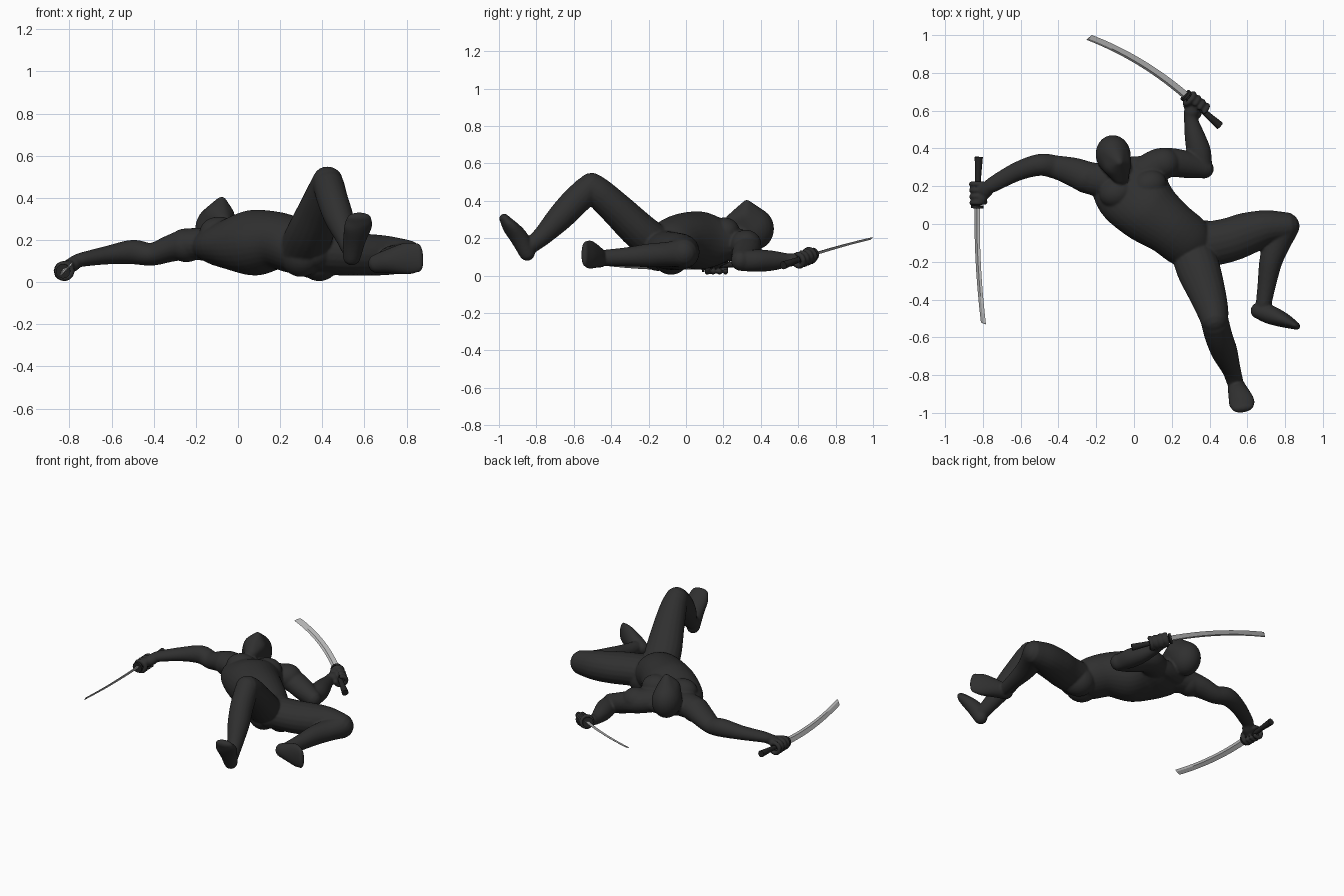
import bpy, bmesh, math
from mathutils import Vector, Matrix

if "Cube" in bpy.data.objects:
    bpy.data.objects.remove(bpy.data.objects["Cube"])

Z = Vector((0, 0, 1))


def material(name, v):
    m = bpy.data.materials.new(name)
    m.diffuse_color = (v, v, v, 1)
    m.use_nodes = True
    m.node_tree.nodes["Principled BSDF"].inputs["Base Color"].default_value = m.diffuse_color
    return m


SUIT = material("charcoal suit", 0.029)
GRIP = material("black grip", 0.018)
STEEL = material("steel", 0.5)


def ball(bm, c, r, turn=0):
    """Ellipsoid with radii r, turned about z by degrees."""
    mat = Matrix.Translation(c) @ Matrix.Rotation(math.radians(turn), 4, 'Z') @ Matrix.Diagonal((*r, 1))
    return bmesh.ops.create_uvsphere(bm, u_segments=24, v_segments=16, radius=1, matrix=mat)['verts']


def hull(bm, balls):
    """Convex skin stretched over several ellipsoids."""
    tmp = bmesh.new()
    for b in balls:
        ball(tmp, *b)
    pts = [v.co.copy() for v in tmp.verts]
    tmp.free()
    res = bmesh.ops.convex_hull(bm, input=[bm.verts.new(p) for p in pts])
    loose = {g for g in res['geom_interior'] if isinstance(g, bmesh.types.BMVert)}
    bmesh.ops.delete(bm, geom=list(loose), context='VERTS')


def smooth_path(rows, steps=5):
    """Catmull-Rom through rows of (x, y, z, side radius, up radius)."""
    p = [Vector(r) for r in rows]
    p = [p[0] * 2 - p[1]] + p + [p[-1] * 2 - p[-2]]
    out = []
    for i in range(1, len(p) - 2):
        a, b, c, d = p[i - 1:i + 3]
        for k in range(steps):
            t = k / steps
            out.append((b * 2 + (c - a) * t + (a * 2 - b * 5 + c * 4 - d) * t * t
                        + (b * 3 - a - c * 3 + d) * t ** 3) * 0.5)
    return out + [p[-2]]


def tube(bm, rows, ref=Z, n=20, round_ends=True):
    """Elliptical loft along a path, with domed ends."""
    path = smooth_path(rows)
    if round_ends:
        for end, nxt in ((0, 1), (-1, -2)):
            q = path[end]
            d = (Vector(q[:3]) - Vector(path[nxt][:3])).normalized() * min(q[3], q[4])
            dome = [Vector((*(Vector(q[:3]) + d * math.sin(a)), q[3] * math.cos(a), q[4] * math.cos(a)))
                    for a in (0.45, 0.9, 1.25, 1.48)]
            path = path + dome if end else dome[::-1] + path
    pos = [Vector(q[:3]) for q in path]
    rings = []
    for i, q in enumerate(path):
        t = (pos[min(i + 1, len(pos) - 1)] - pos[max(i - 1, 0)]).normalized()
        side = t.cross(ref).normalized()
        up = side.cross(t)
        rings.append([bm.verts.new(pos[i] + side * q[3] * math.cos(a) + up * q[4] * math.sin(a))
                      for a in (2 * math.pi * k / n for k in range(n))])
    for r, s in zip(rings, rings[1:]):
        for k in range(n):
            bm.faces.new((r[k], r[(k + 1) % n], s[(k + 1) % n], s[k]))
    bm.faces.new(rings[0][::-1])
    bm.faces.new(rings[-1])


def finish(bm, name, mat):
    bmesh.ops.recalc_face_normals(bm, faces=bm.faces)
    me = bpy.data.meshes.new(name)
    bm.to_mesh(me)
    bm.free()
    me.materials.append(mat)
    ob = bpy.data.objects.new(name, me)
    bpy.context.collection.objects.link(ob)
    bpy.ops.object.select_all(action='DESELECT')
    ob.select_set(True)
    bpy.context.view_layer.objects.active = ob
    return ob


def hand(bm, grip, axis, wrist, flip):
    """Palm and fingers curled about a sword grip."""
    grip, axis, wrist = Vector(grip), Vector(axis).normalized(), Vector(wrist)
    u = wrist - grip
    u = (u - axis * u.dot(axis)).normalized()
    v = axis.cross(u) * flip
    palm = grip + u * 0.03
    tube(bm, [(*wrist, .036, .033), (*wrist.lerp(palm, .6), .04, .034), (*palm, .036, .03)])
    for s in (-.022, .022):
        ball(bm, palm + axis * s + v * .008, (.03, .03, .027))
    for k in range(5):
        thumb = k == 4
        off = axis * (.045 if thumb else -.052 + .033 * k)
        sweep, sgn = (150, -1) if thumb else (265, 1)
        rows = []
        for j in range(7):
            a = math.radians(sweep * j / 6) * sgn
            rows.append((*(grip + off + (u * math.cos(a) + v * math.sin(a)) * .034), .015, .014))
        tube(bm, rows, axis, 10)


# ---- body: overlapping lofted parts fused into one smooth skin ----
bm = bmesh.new()

# torso from shoulders to crotch
tube(bm, [(-.045, .29, .165, .15, .06), (-.03, .235, .17, .195, .095), (-.005, .165, .178, .2, .123),
          (.075, .07, .187, .175, .156), (.19, -.02, .196, .148, .136), (.29, -.1, .162, .14, .125),
          (.36, -.165, .14, .09, .085)], n=32)
for c in ((-.09, .165, .235), (.08, .205, .235)):          # chest muscles
    ball(bm, c, (.095, .08, .076), 20)
for c in ((-.245, .245, .175), (.155, .32, .165)):         # shoulder caps
    ball(bm, c, (.09, .083, .08), 10)
for c in ((.3, -.15, .125), (.385, -.08, .105)):           # buttocks
    ball(bm, c, (.105, .095, .1), -45)

# neck and masked head, raised and turned
tube(bm, [(-.045, .22, .19, .085, .07), (-.075, .28, .215, .07, .065), (-.1, .34, .25, .07, .065)])
hull(bm, [((-.11, .366, .25), (.093, .105, .112), 8), ((-.09, .315, .31), (.075, .07, .07), 12),
          ((-.078, .325, .376), (.026, .022, .03), 12), ((-.07, .245, .29), (.042, .036, .04), 12)])

# outstretched arm
tube(bm, [(-.13, .22, .18, .09, .08), (-.24, .245, .18, .085, .074), (-.32, .275, .16, .077, .064),
          (-.41, .3, .132, .063, .054), (-.5, .313, .143, .058, .058), (-.62, .277, .128, .05, .044),
          (-.74, .213, .107, .042, .034), (-.77, .195, .096, .036, .033)])
hand(bm, (-.825, .16, .053), (.03, -1, 0), (-.77, .195, .096), 1)

# bent arm resting on the ground
tube(bm, [(.06, .26, .175, .1, .08), (.13, .315, .16, .085, .075), (.2, .325, .14, .077, .07),
          (.29, .312, .105, .07, .066), (.37, .292, .08, .052, .056)])
tube(bm, [(.37, .3, .078, .046, .054), (.345, .38, .08, .063, .06), (.323, .46, .08, .055, .054),
          (.304, .54, .082, .039, .038), (.3, .575, .085, .035, .033)])
hand(bm, (.328, .634, .096), (-.185, .16, .065), (.3, .575, .085), -1)

# raised leg with bent knee
tube(bm, [(.31, -.15, .16, .115, .1), (.345, -.25, .24, .115, .098), (.385, -.36, .345, .1, .09),
          (.415, -.455, .433, .085, .083), (.425, -.505, .474, .075, .077)])
tube(bm, [(.43, -.525, .46, .074, .076), (.45, -.6, .388, .073, .077), (.48, -.68, .303, .069, .07),
          (.515, -.77, .21, .05, .052), (.535, -.835, .158, .044, .044)])
tube(bm, [(.54, -.85, .122, .043, .043), (.552, -.89, .2, .055, .048), (.57, -.943, .265, .068, .038),
          (.575, -.972, .305, .058, .026)])

# folded leg lying sideways
tube(bm, [(.38, -.11, .14, .12, .1), (.5, -.085, .133, .117, .102), (.6, -.05, .13, .112, .1),
          (.7, -.02, .127, .094, .094), (.8, -.012, .122, .076, .08)])
tube(bm, [(.803, -.02, .12, .07, .074), (.757, -.1, .113, .072, .067), (.724, -.2, .108, .061, .063),
          (.703, -.32, .1, .049, .051), (.685, -.43, .095, .041, .044)])
tube(bm, [(.66, -.46, .088, .043, .046), (.72, -.48, .1, .05, .059), (.8, -.512, .112, .038, .076),
          (.86, -.54, .117, .02, .068)])

body = finish(bm, "body", SUIT)
rm = body.modifiers.new("fuse", 'REMESH')
rm.mode = 'VOXEL'
rm.voxel_size = 0.007
rm.use_smooth_shade = True
sm = body.modifiers.new("soften", 'SMOOTH')
sm.factor = 0.5
sm.iterations = 4
bpy.ops.object.convert(target='MESH')
bpy.ops.object.shade_smooth()


# ---- swords ----
def sword(tag, pommel, base, mid, tip, tilt):
    pommel, base, mid, tip = map(Vector, (pommel, base, mid, tip))
    ctrl = mid * 2 - (base + tip) / 2
    # curved single-edged blade
    bm = bmesh.new()
    rings, n = [], 16
    for i in range(n + 1):
        t = i / n
        p = base * (1 - t) ** 2 + ctrl * 2 * t * (1 - t) + tip * t * t
        d = ((ctrl - base) * (1 - t) + (tip - ctrl) * t).normalized()
        w = Vector(tilt)
        w = (w - d * w.dot(d)).normalized()
        s = d.cross(w)
        half = .022 - .003 * t
        thick = .008 - .003 * t
        point = d * (.022 if i == n else 0)              # slanted point
        rings.append([bm.verts.new(p + w * a + s * b + e) for a, b, e in
                      ((half, 0, -point * .4), (half * -.3, thick, point * 0),
                       (-half, 0, point * .4), (half * -.3, -thick, point * 0))])
    for r, q in zip(rings, rings[1:]):
        for k in range(4):
            bm.faces.new((r[k], r[(k + 1) % 4], q[(k + 1) % 4], q[k]))
    bm.faces.new(rings[0])
    bm.faces.new(rings[-1])
    finish(bm, tag + "_blade", STEEL)
    bpy.ops.object.shade_smooth_by_angle(angle=math.radians(20))
    # grip with a flared end
    bm = bmesh.new()
    ax = (base - pommel).normalized()
    g = [pommel, pommel + ax * .03, pommel.lerp(base, .5), base]
    tube(bm, [(*q, r, r) for q, r in zip(g, (.022, .02, .015, .017))], n=12, round_ends=False)
    # round guard
    rot = ax.to_track_quat('Z', 'Y').to_matrix().to_4x4()
    bmesh.ops.create_cone(bm, cap_ends=True, segments=24, radius1=.034, radius2=.034, depth=.014,
                          matrix=Matrix.Translation(base - ax * .006) @ rot)
    finish(bm, tag + "_grip", GRIP)
    bpy.ops.object.shade_smooth_by_angle(angle=math.radians(40))


sword("low_sword", (-.822, .355, .065), (-.83, .085, .052), (-.824, -.215, .05), (-.797, -.527, .08),
      (-.65, 0, -.75))
sword("high_sword", (.455, .52, .055), (.27, .684, .116), (.027, .859, .167), (-.238, .988, .198),
      (.5, .8, .45))
